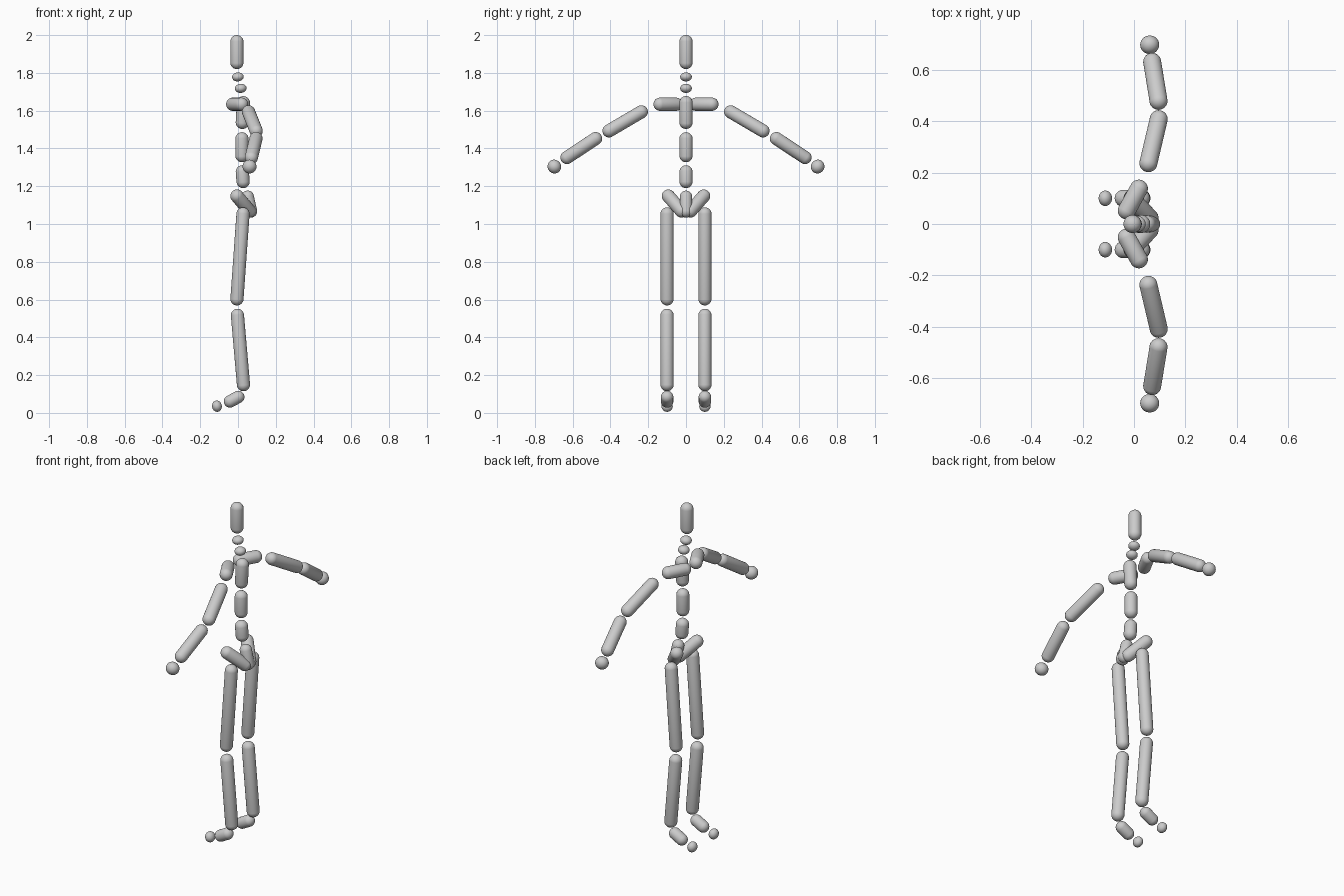
import bpy, bmesh
from mathutils import Vector

if "Cube" in bpy.data.objects:
    bpy.data.objects.remove(bpy.data.objects["Cube"])

R = 0.035


def capsule(name, a, b, r=R):
    """Pill from tip a to tip b; short ones become flattened ellipsoids."""
    a, b = Vector(a), Vector(b)
    half = (b - a).length / 2
    cap = min(r, half)
    bm = bmesh.new()
    # odd ring count: the middle band stretches into the straight side
    bmesh.ops.create_uvsphere(bm, u_segments=32, v_segments=17, radius=1)
    for v in bm.verts:
        side = 1 if v.co.z > 0 else -1
        v.co = Vector((v.co.x * r, v.co.y * r, v.co.z * cap + side * (half - cap)))
    rot = (b - a).to_track_quat('Z', 'Y').to_matrix()
    for v in bm.verts:
        v.co = rot @ v.co
    for f in bm.faces:
        f.smooth = True
    mesh = bpy.data.meshes.new(name)
    bm.to_mesh(mesh)
    bm.free()
    obj = bpy.data.objects.new(name, mesh)
    obj.location = (a + b) / 2
    bpy.context.collection.objects.link(obj)


# central column: name, lower tip, upper tip, radius
column = [
    ("pelvis", (0.076, 0, 1.035), (0.044, 0, 1.176), 0.033),
    ("lower_spine", (0.03, 0, 1.19), (0.02, 0, 1.311), R),
    ("middle_spine", (0.021, 0, 1.327), (0.021, 0, 1.486), R),
    ("chest", (0.021, 0, 1.503), (0.03, 0, 1.677), R),
    ("lower_neck", (0.017, 0, 1.694), (0.012, 0, 1.742), 0.031),
    ("upper_neck", (0.002, 0, 1.755), (-0.003, 0, 1.802), 0.031),
    ("head", (-0.006, 0, 1.82), (-0.006, 0, 2.0), R),
]
for part in column:
    capsule(*part)

# limbs, given for the +y side and mirrored
limbs = [
    ("hip", (0.079, 0.004, 1.047), (-0.024, 0.113, 1.17), R),
    ("thigh", (0.029, 0.1, 1.088), (-0.008, 0.1, 0.569), R),
    ("shin", (-0.006, 0.1, 0.551), (0.032, 0.1, 0.115), R),
    ("foot", (0.03, 0.1, 0.1), (-0.071, 0.1, 0.045), 0.033),
    ("toe", (-0.086, 0.1, 0.04), (-0.137, 0.1, 0.031), 0.03),
    ("collar_bone", (-0.045, 0.022, 1.634), (0.036, 0.168, 1.634), R),
    ("upper_arm", (0.049, 0.207, 1.611), (0.103, 0.437, 1.476), R),
    ("forearm", (0.1, 0.45, 1.471), (0.066, 0.659, 1.333), R),
    ("hand", (0.064, 0.668, 1.324), (0.058, 0.726, 1.284), 0.037),
]
for name, a, b, r in limbs:
    for side, s in (("left", -1), ("right", 1)):
        capsule(f"{name}_{side}", (a[0], s * a[1], a[2]), (b[0], s * b[1], b[2]), r)
